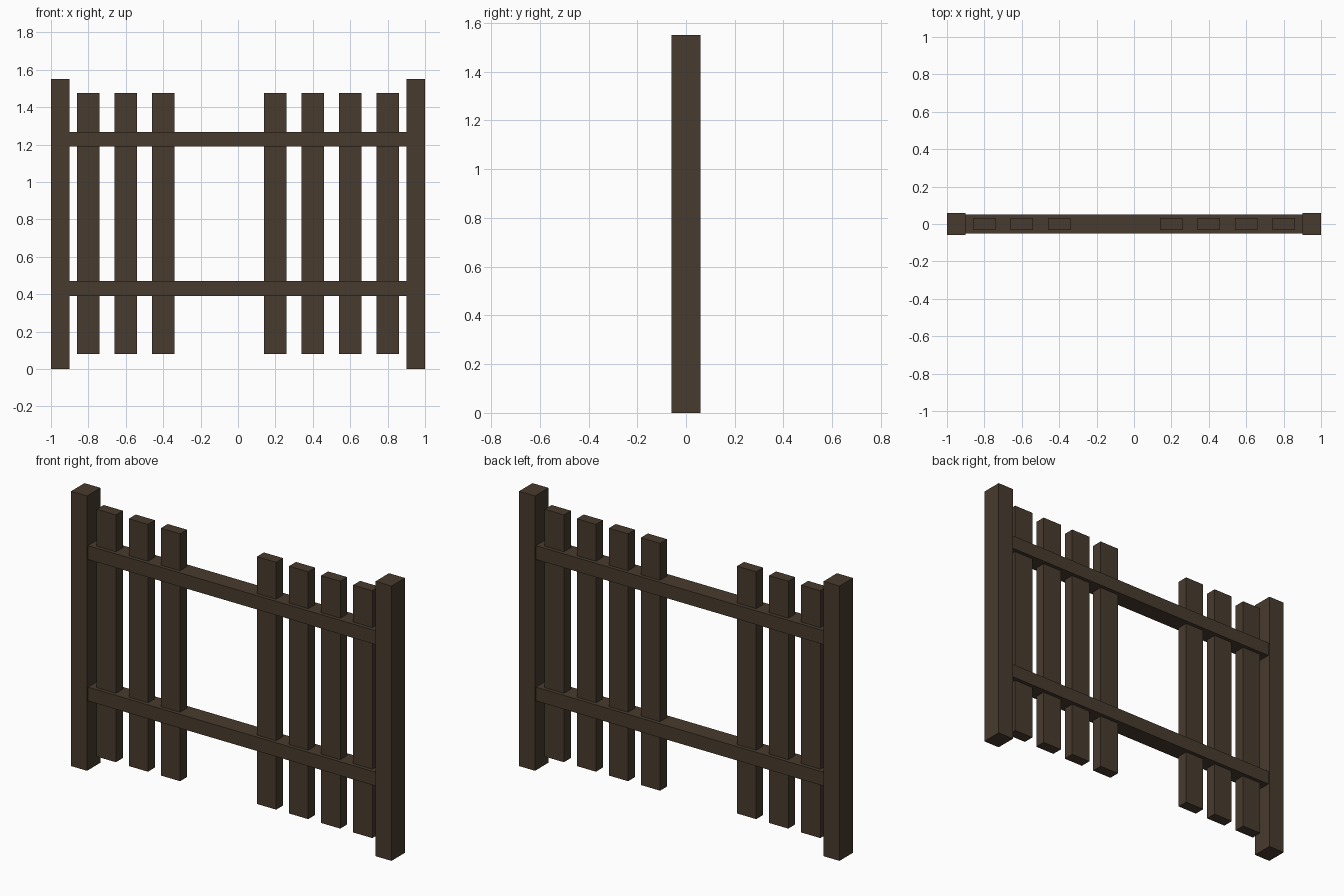
import bpy

if "Cube" in bpy.data.objects:
    bpy.data.objects.remove(bpy.data.objects["Cube"])

wood = bpy.data.materials.new("dark_wood")
wood.diffuse_color = (0.065, 0.043, 0.027, 1)
wood.use_nodes = True
wood.node_tree.nodes["Principled BSDF"].inputs["Base Color"].default_value = wood.diffuse_color


def box(name, x, y, z):
    """Box from (min, max) ranges on each axis."""
    bpy.ops.mesh.primitive_cube_add(size=1, location=[sum(r) / 2 for r in (x, y, z)])
    o = bpy.context.object
    o.name = name
    o.scale = [r[1] - r[0] for r in (x, y, z)]
    bpy.ops.object.transform_apply(location=False, rotation=False, scale=True)
    o.data.materials.append(wood)


# end posts
box("left_post", (-1, -0.9), (-0.06, 0.06), (0, 1.55))
box("right_post", (0.9, 1), (-0.06, 0.06), (0, 1.55))

# horizontal rails
for name, z in (("lower_rail", 0.43), ("upper_rail", 1.228)):
    box(name, (-0.9, 0.9), (-0.052, 0.052), (z - 0.039, z + 0.039))

# pickets passing through the rails, two missing in the middle
for i, x in enumerate((-0.8, -0.6, -0.4, 0.2, 0.4, 0.6, 0.8)):
    box(f"picket_{i + 1}", (x - 0.06, x + 0.06), (-0.031, 0.031), (0.08, 1.475))
